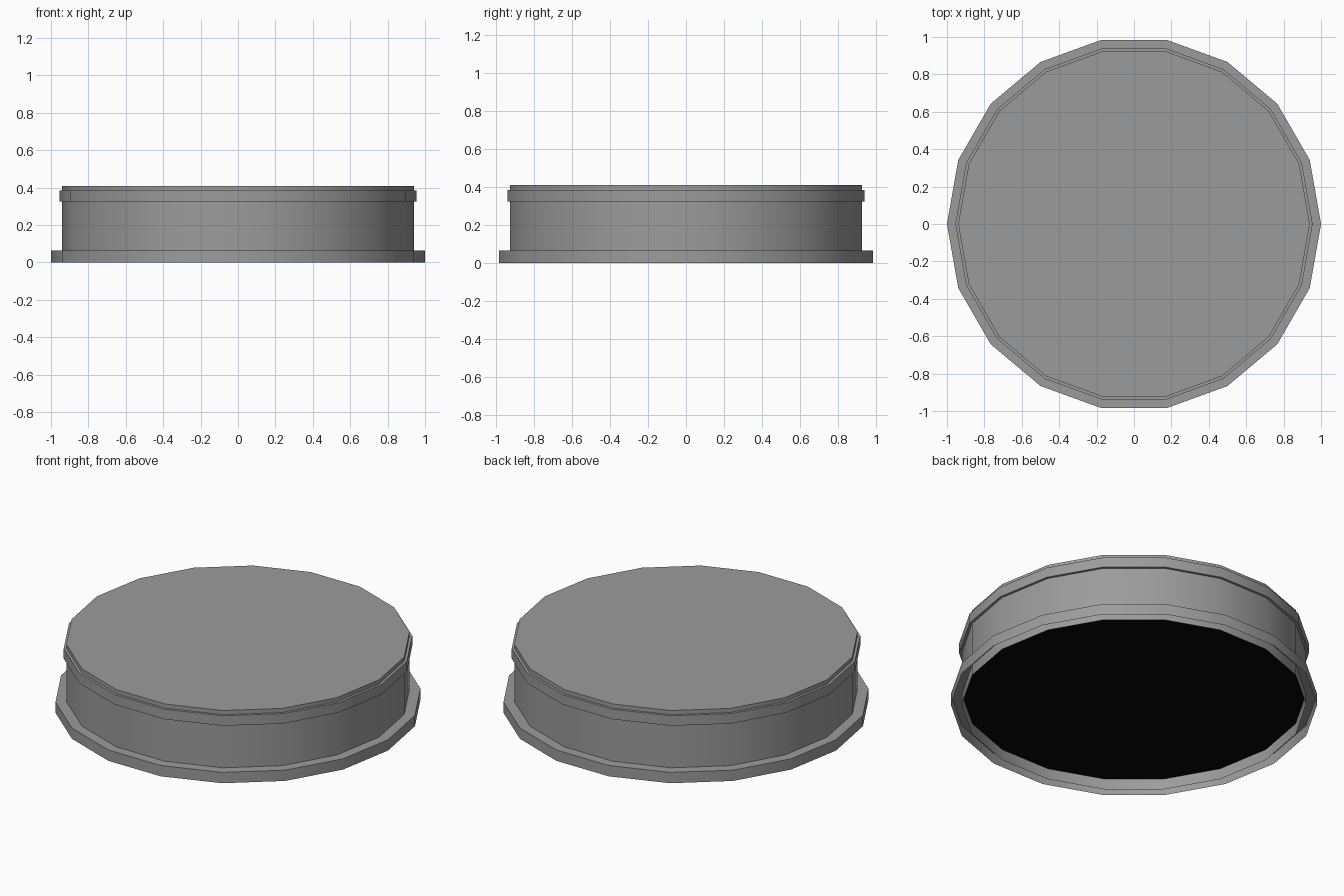
import bpy, bmesh, math

if "Cube" in bpy.data.objects:
    bpy.data.objects.remove(bpy.data.objects["Cube"])

SIDES = 18

def material(name, rgb):
    m = bpy.data.materials.new(name)
    m.diffuse_color = (*rgb, 1)
    m.use_nodes = True
    m.node_tree.nodes["Principled BSDF"].inputs["Base Color"].default_value = m.diffuse_color
    return m

grey = material("mid grey", (0.33, 0.33, 0.33))
black = material("black", (0.002, 0.002, 0.002))

def lathe(name, profile, mat, cap=False, down=False):
    """Turn an (r, z) profile, listed bottom to top, around z."""
    bm = bmesh.new()
    rings = []
    for r, z in profile:
        rings.append([bm.verts.new((r * math.cos(2 * math.pi * i / SIDES),
                                    r * math.sin(2 * math.pi * i / SIDES), z))
                      for i in range(SIDES)])
    for a, b in zip(rings, rings[1:]):
        for i in range(SIDES):
            j = (i + 1) % SIDES
            bm.faces.new((a[i], a[j], b[j], b[i]))
    if cap:
        ring = rings[-1]
        bm.faces.new(ring[::-1] if down else ring)
    me = bpy.data.meshes.new(name)
    bm.to_mesh(me)
    bm.free()
    me.materials.append(mat)
    ob = bpy.data.objects.new(name, me)
    bpy.context.collection.objects.link(ob)
    bpy.ops.object.select_all(action='DESELECT')
    ob.select_set(True)
    bpy.context.view_layer.objects.active = ob
    bpy.ops.object.shade_smooth_by_angle(angle=math.radians(30))
    return ob

# Drum wall with raised band and flat lid
lathe("drum_body", [(0.94, 0), (0.94, 0.065), (0.94, 0.325), (0.955, 0.325),
                    (0.955, 0.385), (0.94, 0.385), (0.94, 0.41)], grey, cap=True)
# Base flange, open underneath
lathe("base_flange", [(1.0, 0), (1.0, 0.065), (0.94, 0.065)], grey)
# Recessed dark underside
lathe("dark_underside", [(0.939, 0.065)], black, cap=True, down=True)
